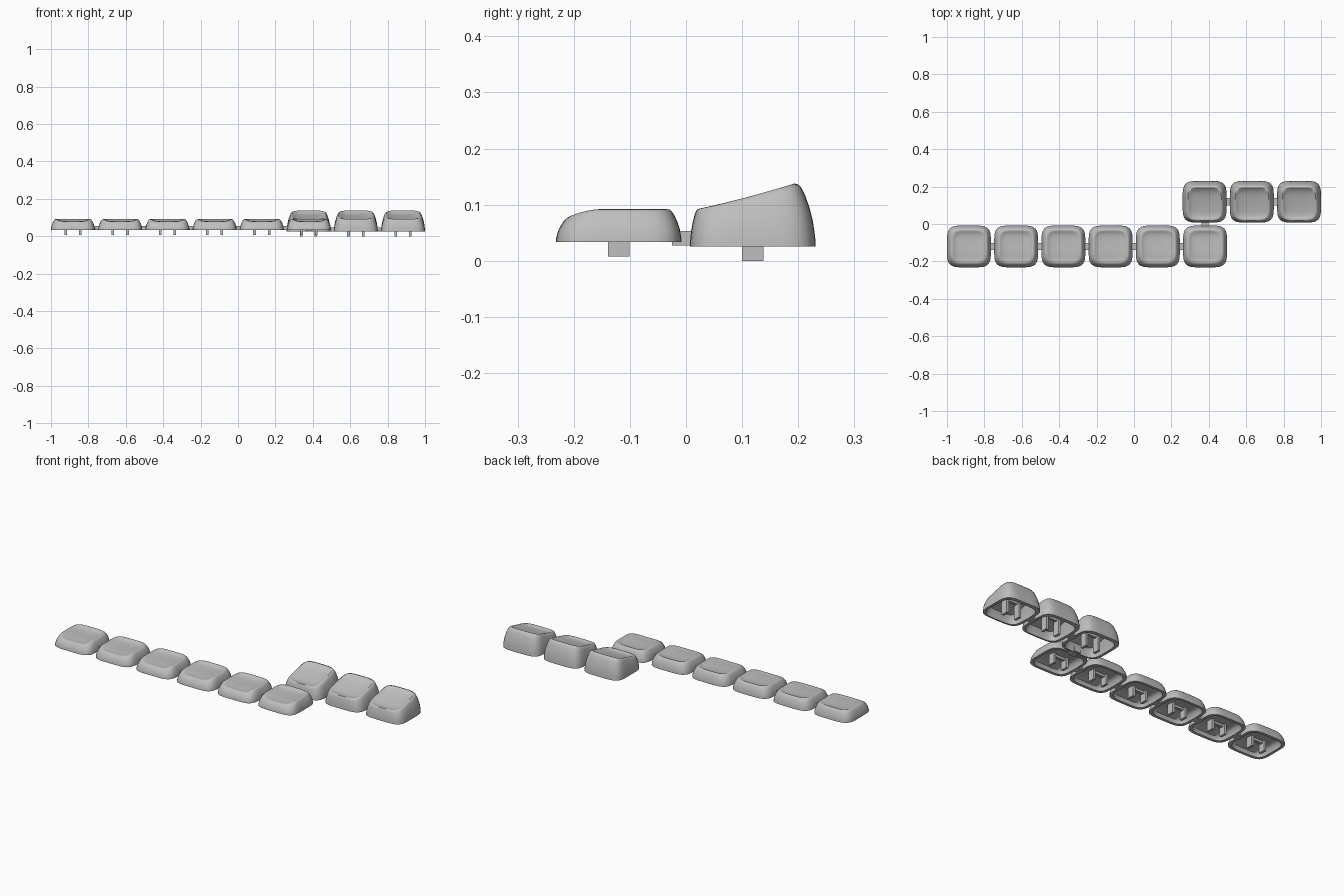
import bpy, bmesh, math

cube = bpy.data.objects.get("Cube")
if cube:
    bpy.data.objects.remove(cube, do_unlink=True)

grey = bpy.data.materials.new("matte_grey")
grey.use_nodes = True
colour = (0.52, 0.52, 0.52, 1)
grey.diffuse_color = colour
grey.node_tree.nodes["Principled BSDF"].inputs["Base Color"].default_value = colour

HALF_X, HALF_Y, RIM = 0.1175, 0.112, 0.76
PITCH, SEGMENTS = 0.2525, 64


def finish(bm, name, smooth=False):
    bmesh.ops.recalc_face_normals(bm, faces=bm.faces)
    mesh = bpy.data.meshes.new(name)
    bm.to_mesh(mesh)
    bm.free()
    mesh.materials.append(grey)
    obj = bpy.data.objects.new(name, mesh)
    bpy.context.collection.objects.link(obj)
    if smooth:
        bpy.ops.object.select_all(action='DESELECT')
        obj.select_set(True)
        bpy.context.view_layer.objects.active = obj
        bpy.ops.object.shade_smooth_by_angle(angle=math.radians(40))
    return obj


def box(name, x0, x1, y0, y1, z0, z1):
    bm = bmesh.new()
    bmesh.ops.create_cube(bm, size=1)
    for v in bm.verts:
        v.co.x = x0 + (v.co.x + 0.5) * (x1 - x0)
        v.co.y = y0 + (v.co.y + 0.5) * (y1 - y0)
        v.co.z = z0 + (v.co.z + 0.5) * (z1 - z0)
    return finish(bm, name)


def rounded_square(angle):
    c, s = math.cos(angle), math.sin(angle)
    r = (abs(c) ** 4.7 + abs(s) ** 4.7) ** (-1 / 4.7)
    return c * r, s * r


def low_top(v):
    return 0.092 - 4.5 * max(0, -v - 0.03) ** 2


def high_top(v):
    return 0.094 + 0.22 * (v + 0.09) + 0.28 * (v + 0.09) ** 2


# Wall rings: size, height fraction of the rim
WALL = [(1, 0), (0.995, 0.15), (0.97, 0.4), (0.93, 0.62), (0.885, 0.8),
        (0.845, 0.92), (0.805, 0.985), (RIM, 1)]
# Dish rings: size, depth below the rim surface
DISH = [(0.71, 0.002), (0.65, 0.006), (0.57, 0.009), (0.42, 0.011), (0.2, 0.012)]


def keycap(name, cx, cy, z0, top, shift):
    """Hollow cap lofted from ceiling centre, down the inside, up the outside to the dish."""
    bm = bmesh.new()

    def ring(size, height):
        verts = []
        for i in range(SEGMENTS):
            px, py = rounded_square(2 * math.pi * i / SEGMENTS)
            lean = min(1, max(0, (1 - size) / (1 - RIM)))
            v = py * size * HALF_Y + shift * lean
            rim_v = py * min(size, RIM) * HALF_Y + shift
            verts.append(bm.verts.new((cx + px * size * HALF_X, cy + v, height(rim_v))))
        return verts

    def frac(h):
        return lambda v: z0 + h * (top(v) - z0)

    def below(d):
        return lambda v: top(v) - d

    rings = [ring(s, below(0.027)) for s in (0.25, 0.5, 0.7)]
    rings += [ring(0.8, frac(0.4)), ring(0.86, frac(0.12)), ring(0.87, frac(0))]
    rings += [ring(s, frac(h)) for s, h in WALL]
    rings += [ring(s, below(d)) for s, d in DISH]
    for a, b in zip(rings, rings[1:]):
        for i in range(SEGMENTS):
            j = (i + 1) % SEGMENTS
            bm.faces.new((a[i], a[j], b[j], b[i]))
    for loop, drop in ((rings[0], 0.027), (rings[-1], 0.012)):
        tip = bm.verts.new((cx, cy + shift, top(shift) - drop))
        for i in range(SEGMENTS):
            bm.faces.new((loop[i], loop[(i + 1) % SEGMENTS], tip))
    finish(bm, name, smooth=True)

    # Two stem prongs and the raised pad joining them
    ceiling = top(0) - 0.02
    for side, sign in (("right", -1), ("left", 1)):
        x = cx + sign * 0.039
        box(name + "_prong_" + side, x - 0.007, x + 0.007, cy - 0.019, cy + 0.019,
            z0 - 0.0255, ceiling)
    box(name + "_stem_pad", cx - 0.035, cx + 0.035, cy - 0.008, cy + 0.008,
        ceiling - 0.02, ceiling)


def row(name, count, first_x, cy, z0, top, shift):
    for i in range(count):
        cx = first_x + PITCH * i
        keycap(f"{name}_key_{i + 1}", cx, cy, z0, top, shift)
        if i:
            # Short link to the previous key
            mid = cx - PITCH / 2
            box(f"{name}_link_{i}", mid - 0.024, mid + 0.024, cy - 0.019, cy + 0.019,
                z0 - 0.001, z0 + 0.02)


FIRST = -1 + HALF_X
row("low", 6, FIRST, -0.12, 0.0335, low_top, 0.001)
row("high", 3, 1 - HALF_X - 2 * PITCH, 0.119, 0.0255, high_top, -0.011)

# Link between the two rows
LINK_X = FIRST + 5 * PITCH
box("row_link", LINK_X - 0.019, LINK_X + 0.019, -0.025, 0.024, 0.027, 0.053)
